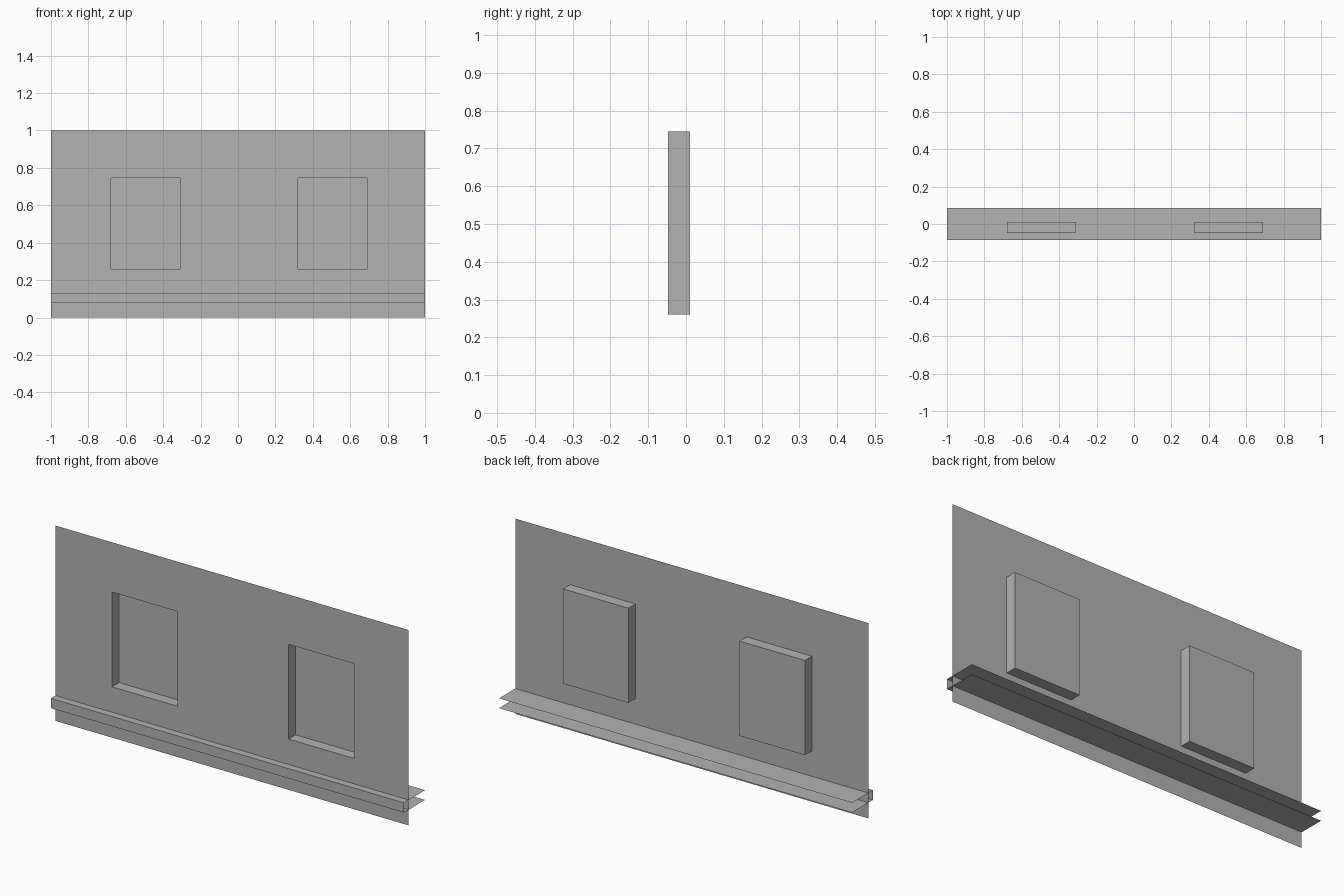
import bpy, bmesh

cube = bpy.data.objects.get("Cube")
if cube:
    bpy.data.objects.remove(cube, do_unlink=True)

# Single plain grey
grey = bpy.data.materials.new("plain_grey")
grey.use_nodes = True
colour = (0.45, 0.45, 0.45, 1)
grey.diffuse_color = colour
grey.node_tree.nodes["Principled BSDF"].inputs["Base Color"].default_value = colour

WALL_Y, PANE_Y = -0.047, 0.01
LEDGE_Y = 0.085
SILL, HEAD = 0.26, 0.745
WINDOWS = ((-0.68, -0.31), (0.32, 0.69))


def add_object(name, bm):
    mesh = bpy.data.meshes.new(name)
    bm.to_mesh(mesh)
    bm.free()
    mesh.materials.append(grey)
    obj = bpy.data.objects.new(name, mesh)
    bpy.context.collection.objects.link(obj)
    return obj


def sheet(bm, *corners):
    return bm.faces.new([bm.verts.new(c) for c in corners])


# Thin wall panel: one sheet sliced along the window edges
bm = bmesh.new()
sheet(bm, (-1, WALL_Y, 0), (1, WALL_Y, 0), (1, WALL_Y, 1), (-1, WALL_Y, 1))
cuts = [((x, 0, 0), (1, 0, 0)) for pair in WINDOWS for x in pair]
cuts += [((0, 0, z), (0, 0, 1)) for z in (SILL, HEAD)]
for point, normal in cuts:
    bmesh.ops.bisect_plane(bm, geom=bm.verts[:] + bm.edges[:] + bm.faces[:],
                           plane_co=point, plane_no=normal)


def in_window(face):
    c = face.calc_center_median()
    return SILL < c.z < HEAD and any(a < c.x < b for a, b in WINDOWS)


# Window recesses pushed back from the wall
for face in [f for f in bm.faces if in_window(f)]:
    pane = bmesh.ops.extrude_discrete_faces(bm, faces=[face])["faces"][0]
    for v in pane.verts:
        v.co.y = PANE_Y
bmesh.ops.dissolve_limit(bm, angle_limit=0.01, verts=bm.verts[:], edges=bm.edges[:])
add_object("wall_with_window_recesses", bm)

# Ledge: open-backed channel running the full length through the wall
bm = bmesh.new()
profile = [(LEDGE_Y, 0.08), (-LEDGE_Y, 0.08), (-LEDGE_Y, 0.13), (LEDGE_Y, 0.13)]
ends = [[bm.verts.new((x, y, z)) for y, z in profile] for x in (-1, 1)]
for i in range(len(profile) - 1):
    bm.faces.new((ends[0][i], ends[1][i], ends[1][i + 1], ends[0][i + 1]))
add_object("ledge_channel", bm)
